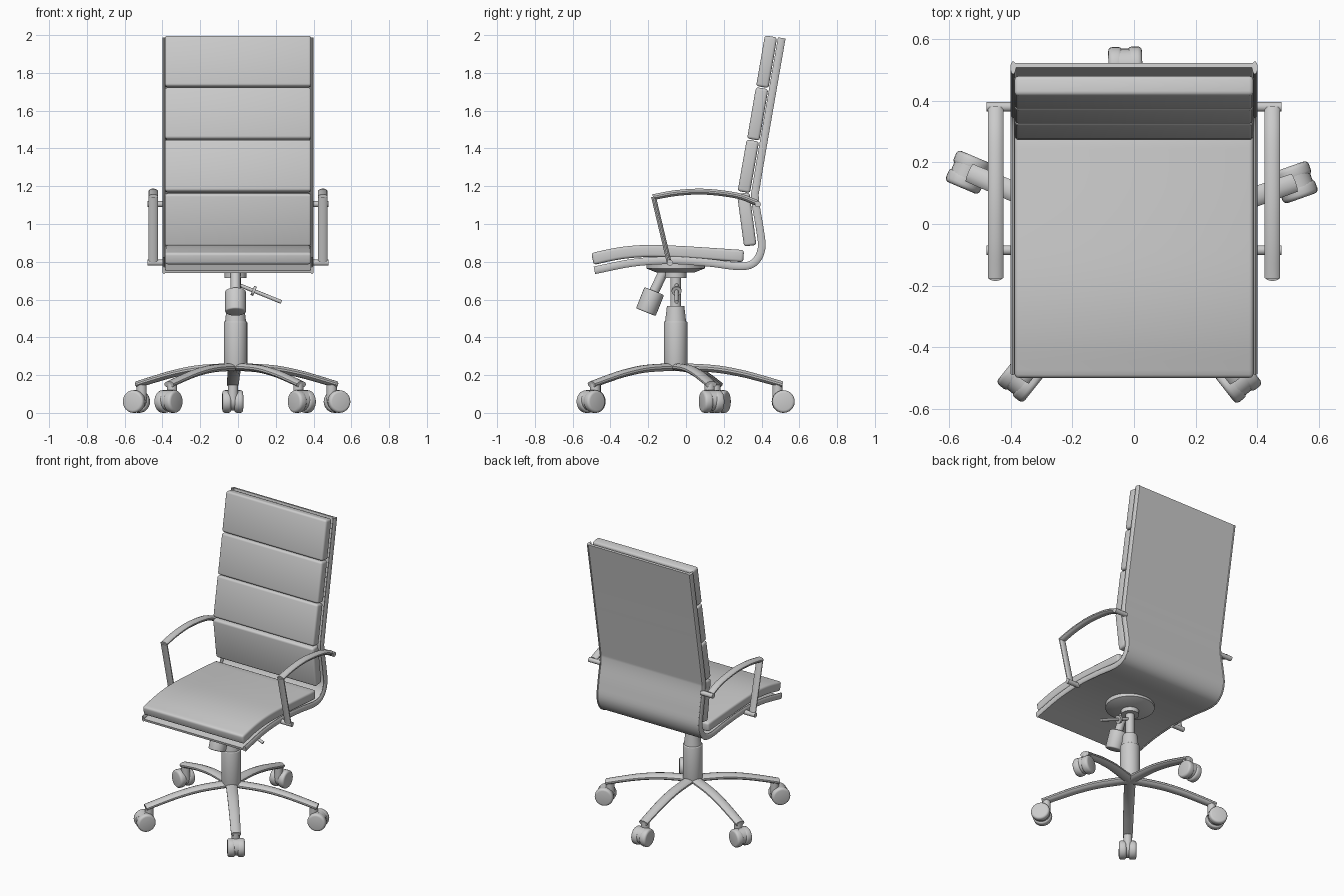
import bpy, bmesh, math
from mathutils import Vector, Matrix

if "Cube" in bpy.data.objects:
    bpy.data.objects.remove(bpy.data.objects["Cube"])

GREY = (0.6, 0.6, 0.6, 1)
mat = bpy.data.materials.new("light grey")
mat.use_nodes = True
mat.diffuse_color = GREY
mat.node_tree.nodes["Principled BSDF"].inputs["Base Color"].default_value = GREY
parts = []


def finish(name, bm, bevel=0.0, matrix=None):
    """Bevel sharp edges, place the mesh and make an object of it."""
    bmesh.ops.recalc_face_normals(bm, faces=bm.faces)
    if bevel:
        sharp = [e for e in bm.edges if e.calc_face_angle(0) > math.radians(40)]
        bmesh.ops.bevel(bm, geom=sharp, offset=bevel, segments=3,
                        profile=0.5, affect='EDGES')
    if matrix:
        bm.transform(matrix)
    me = bpy.data.meshes.new(name)
    bm.to_mesh(me)
    bm.free()
    me.materials.append(mat)
    ob = bpy.data.objects.new(name, me)
    bpy.context.collection.objects.link(ob)
    parts.append(ob)
    return ob


def smooth_path(pts, steps):
    """Catmull-Rom curve through (y, z) points."""
    p = [Vector(q) for q in pts]
    p = [2 * p[0] - p[1]] + p + [2 * p[-1] - p[-2]]
    out = []
    for a, b, c, d in zip(p, p[1:], p[2:], p[3:]):
        for i in range(steps):
            t = i / steps
            out.append(0.5 * (2 * b + (c - a) * t + (2 * a - 5 * b + 4 * c - d) * t * t
                              + (3 * b - a - 3 * c + d) * t ** 3))
    return out + [p[-2]]


def sweep(name, pts, width, thick, x=0, sides=12, steps=5, shift=0, end=1,
          bevel=0.0, matrix=None):
    """Sweep an ellipse, or a rectangle if sides is 4, along a path in the YZ plane."""
    path = smooth_path(pts, steps)
    bm = bmesh.new()
    rings = []
    for i, p in enumerate(path):
        tan = (path[min(i + 1, len(path) - 1)] - path[max(i - 1, 0)]).normalized()
        nrm = Vector((-tan.y, tan.x))
        s = 1 + (end - 1) * i / (len(path) - 1)
        ring = []
        for k in range(sides):
            a = math.tau * (k + 0.5) / sides
            r = math.sqrt(2) if sides == 4 else 1
            u = math.cos(a) * r * width / 2 * s
            q = p + nrm * (math.sin(a) * r * thick / 2 * s + shift)
            ring.append(bm.verts.new((x + u, q.x, q.y)))
        rings.append(ring)
    for a, b in zip(rings, rings[1:]):
        for k in range(sides):
            j = (k + 1) % sides
            bm.faces.new((a[k], a[j], b[j], b[k]))
    bm.faces.new(rings[0])
    bm.faces.new(rings[-1])
    return finish(name, bm, bevel, matrix)


def rod(name, a, b, r1, r2=None, bevel=0.0, matrix=None, sides=24):
    """Cylinder or cone between two points."""
    a, b = Vector(a), Vector(b)
    bm = bmesh.new()
    turn = (b - a).to_track_quat('Z', 'Y').to_matrix().to_4x4()
    bmesh.ops.create_cone(bm, cap_ends=True, segments=sides, radius1=r1,
                          radius2=r1 if r2 is None else r2, depth=(b - a).length,
                          matrix=Matrix.Translation((a + b) / 2) @ turn)
    return finish(name, bm, bevel, matrix)


# Shell: side rails with a thin sheet between them
shell = [(-0.485, 0.755), (-0.28, 0.795), (-0.08, 0.808), (0.12, 0.795), (0.28, 0.776),
         (0.36, 0.795), (0.4, 0.87), (0.39, 0.98), (0.366, 1.13), (0.375, 1.22),
         (0.44, 1.6), (0.507, 1.985)]
sweep("shell_sheet", shell, 0.78, 0.016, sides=4, shift=-0.008)
for side, x in (("left", 0.392), ("right", -0.392)):
    sweep(side + "_rail", shell, 0.018, 0.042, x=x)

# Seat cushion
sweep("seat_cushion", [(-0.495, 0.815), (-0.35, 0.845), (-0.2, 0.857), (0, 0.85), (0.305, 0.83)],
      0.775, 0.064, sides=4, bevel=0.014)

# Four back pads
pads = [((0.34, 0.885), (0.303, 1.163)), ((0.306, 1.169), (0.354, 1.442)),
        ((0.356, 1.447), (0.403, 1.719)), ((0.404, 1.725), (0.45, 1.993))]
for i, ends in enumerate(pads):
    sweep(f"back_pad_{i + 1}", ends, 0.775, 0.066, sides=4, steps=1, bevel=0.014)

# Armrests with posts and mounting pins
arm = [(0.375, 1.112), (0.27, 1.15), (0.1, 1.171), (-0.05, 1.164), (-0.175, 1.142)]
post = [(-0.172, 1.145), (-0.09, 0.8)]
for side, s in (("left", 1), ("right", -1)):
    sweep(side + "_armrest", arm, 0.052, 0.032, x=s * 0.449)
    sweep(side + "_arm_post", post, 0.05, 0.026, x=s * 0.449, steps=1)
    for name, y, z in (("rear", 0.38, 1.105), ("front", -0.085, 0.795)):
        rod(f"{side}_{name}_arm_pin", (s * 0.385, y, z), (s * 0.478, y, z), 0.016)

# Swivel plate, gas lift and column
CX, CY = -0.013, -0.055


def stack(name, z1, z2, r1, r2=None, bevel=0.0):
    rod(name, (CX, CY, z1), (CX, CY, z2), r1, r2, bevel, sides=32)


stack("swivel_plate", 0.765, 0.795, 0.155)
stack("swivel_plate_underside", 0.743, 0.765, 0.1, 0.155)
stack("swivel_hub", 0.715, 0.745, 0.058)
stack("gas_lift", 0.5, 0.73, 0.028)
stack("lift_collar", 0.48, 0.565, 0.056, 0.046)
stack("column", 0.235, 0.485, 0.062, bevel=0.006)

# Tension knob and height lever
rod("tension_shaft", (CX, -0.115, 0.755), (CX, -0.185, 0.61), 0.026)
rod("tension_knob", (CX, -0.168, 0.645), (CX, -0.213, 0.533), 0.056, bevel=0.008)
rod("height_lever", (CX, -0.05, 0.685), (0.23, -0.05, 0.587), 0.01, sides=12)
rod("lever_stop", (0.076, -0.05, 0.649), (0.09, -0.05, 0.643), 0.026)

# Five arched legs with twin-wheel casters
leg = [(0, 0.244), (0.2, 0.234), (0.34, 0.211), (0.45, 0.183), (0.565, 0.15)]
for i, angle in enumerate((19.5, 91.5, 157, 231.5, 308)):
    m = Matrix.Translation((CX, CY, 0)) @ Matrix.Rotation(math.radians(angle - 90), 4, 'Z')
    n = i + 1
    sweep(f"leg_{n}", leg, 0.075, 0.042, end=0.85, matrix=m)
    rod(f"caster_stem_{n}", (0, 0.54, 0.07), (0, 0.54, 0.155), 0.027, matrix=m)
    rod(f"caster_hub_{n}", (-0.02, 0.57, 0.066), (0.02, 0.57, 0.066), 0.054, matrix=m)
    for name, s in (("a", 1), ("b", -1)):
        rod(f"caster_wheel_{n}{name}", (s * 0.008, 0.57, 0.06), (s * 0.055, 0.57, 0.06),
            0.06, bevel=0.014, matrix=m)

# Smooth shading that keeps hard edges
bpy.ops.object.select_all(action='DESELECT')
for ob in parts:
    ob.select_set(True)
bpy.context.view_layer.objects.active = parts[0]
bpy.ops.object.shade_smooth_by_angle(angle=math.radians(35))
